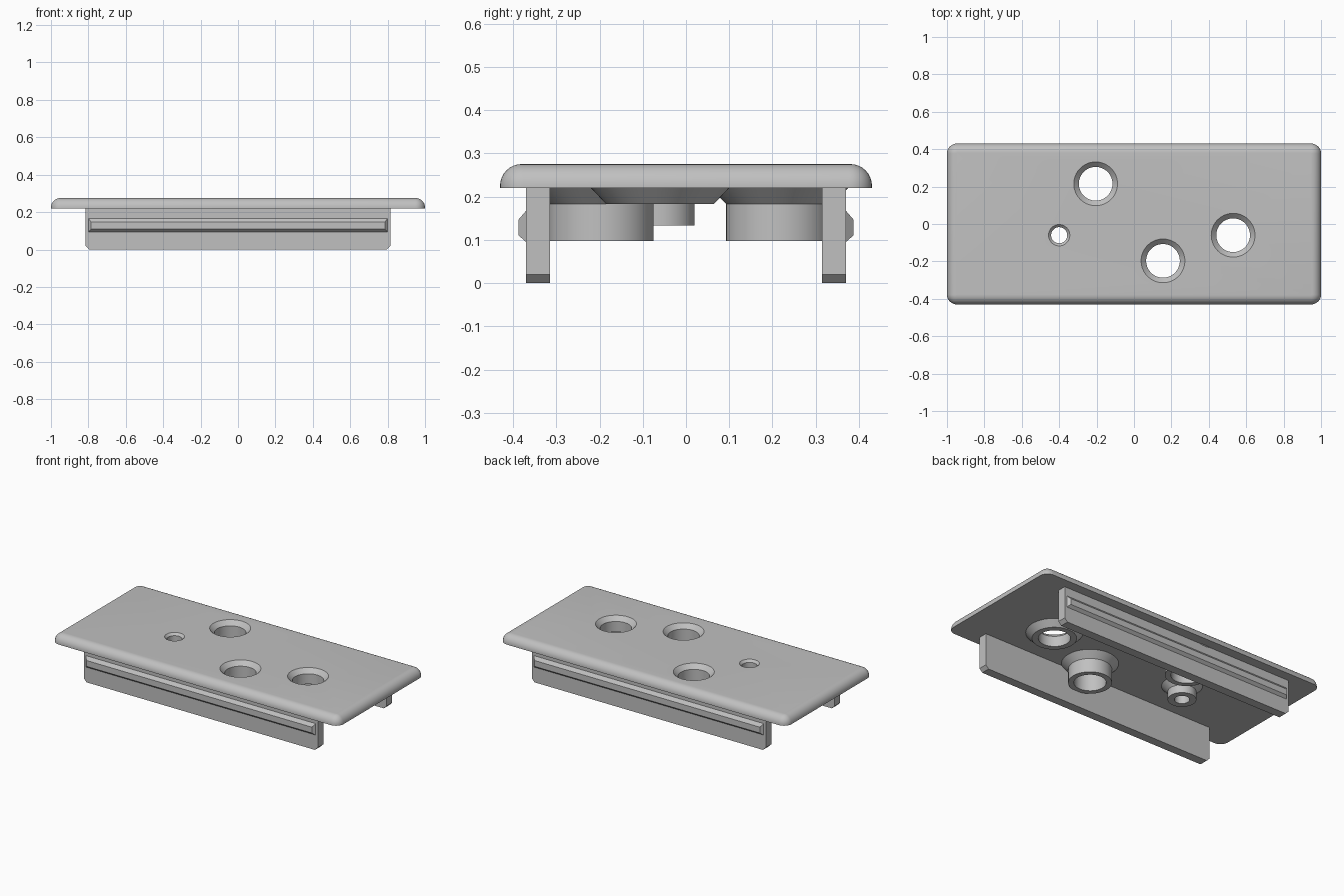
import bpy, bmesh, math

if "Cube" in bpy.data.objects:
    bpy.data.objects.remove(bpy.data.objects["Cube"], do_unlink=True)

GREY = (0.53, 0.53, 0.53, 1)
mat = bpy.data.materials.new("plain grey")
mat.use_nodes = True
mat.diffuse_color = GREY
mat.node_tree.nodes["Principled BSDF"].inputs["Base Color"].default_value = GREY

PLATE_Z = 0.22
TOP_Z = 0.275


def loft(name, rings, caps=True, closed=False):
    """Skin a list of equal-length point rings, optionally capped or looped."""
    bm = bmesh.new()
    loops = [[bm.verts.new(p) for p in ring] for ring in rings]
    pairs = list(zip(loops, loops[1:]))
    if closed:
        pairs.append((loops[-1], loops[0]))
    for a, b in pairs:
        n = len(a)
        for i in range(n):
            j = (i + 1) % n
            bm.faces.new((a[i], a[j], b[j], b[i]))
    if caps:
        bm.faces.new(loops[0][::-1])
        bm.faces.new(loops[-1])
    if caps or closed:
        bmesh.ops.recalc_face_normals(bm, faces=bm.faces)
    mesh = bpy.data.meshes.new(name)
    bm.to_mesh(mesh)
    bm.free()
    mesh.materials.append(mat)
    obj = bpy.data.objects.new(name, mesh)
    bpy.context.collection.objects.link(obj)
    return obj


def select(obj):
    bpy.ops.object.select_all(action='DESELECT')
    obj.select_set(True)
    bpy.context.view_layer.objects.active = obj


def smooth(obj):
    select(obj)
    bpy.ops.object.shade_smooth_by_angle(angle=math.radians(30))


def circle(x, y, r, z, n=64):
    return [(x + r * math.cos(2 * math.pi * i / n),
             y + r * math.sin(2 * math.pi * i / n), z) for i in range(n)]


def rounded_rect(hx, hy, r, z, steps=8):
    points = []
    for k, (sx, sy) in enumerate([(1, 1), (-1, 1), (-1, -1), (1, -1)]):
        for i in range(steps + 1):
            a = (k + i / steps) * math.pi / 2
            points.append((sx * (hx - r) + r * math.cos(a),
                           sy * (hy - r) + r * math.sin(a), z))
    return points


# Cover plate with a rounded upper rim
RIM = 0.05
rings = [rounded_rect(1, 0.43, 0.053, PLATE_Z)]
for i in range(9):
    a = i / 8 * math.pi / 2
    inset = RIM * (1 - math.cos(a))
    rings.append(rounded_rect(1 - inset, 0.43 - inset, 0.053 - inset,
                              TOP_Z - RIM + RIM * math.sin(a)))
plate = loft("cover_plate", rings)

# Holes: name, x, y, bore, countersink, collar radius, cone radius, collar bottom
HOLES = [
    ("back", -0.205, 0.215, 0.09, 0.117, 0.122, 0.16, 0.097),
    ("front", 0.155, -0.197, 0.09, 0.117, 0.122, 0.16, 0.097),
    ("side", 0.53, -0.06, 0.09, 0.117, 0.125, 0.16, None),
    ("small", -0.4, -0.06, 0.043, 0.057, 0.08, 0.115, 0.133),
]
CONE_Z = 0.183
for name, x, y, bore, sink, collar, cone, bottom in HOLES:
    # Countersunk hole through the plate
    drop = sink - bore
    profile = [(bore, 0.1), (bore, TOP_Z - drop), (sink, TOP_Z), (sink, 0.4)]
    cutter = loft(name + "_hole_cutter", [circle(x, y, r, z) for r, z in profile])
    cutter.hide_render = True
    mod = plate.modifiers.new(name, 'BOOLEAN')
    mod.operation = 'DIFFERENCE'
    mod.solver = 'EXACT'
    mod.object = cutter
    select(plate)
    bpy.ops.object.modifier_apply(modifier=mod.name)
    bpy.data.objects.remove(cutter, do_unlink=True)

    # Conical collar and tube below the plate
    profile = [(bore, PLATE_Z), (cone, PLATE_Z), (collar, CONE_Z)]
    if bottom is not None:
        profile.append((collar, bottom))
    profile.append((bore, profile[-1][1]))
    smooth(loft(name + "_collar",
                [circle(x, y, r, z) for r, z in profile], caps=False, closed=True))
smooth(plate)

# Side walls with chamfered lower corners, each with a snap ridge
WX, CH = 0.815, 0.02
wall_outline = [(-WX, PLATE_Z), (-WX, CH), (CH - WX, 0),
                (WX - CH, 0), (WX, CH), (WX, PLATE_Z)]


def rect(hx, y, low, high):
    return [(-hx, y, low), (hx, y, low), (hx, y, high), (-hx, y, high)]


for name, s in (("front", -1), ("back", 1)):
    loft(name + "_wall", [[(x, s * y, z) for x, z in wall_outline]
                          for y in (0.315, 0.37)])
    loft(name + "_snap_ridge", [rect(0.8, s * 0.365, 0.095, 0.167),
                                rect(0.8, s * 0.37, 0.095, 0.167),
                                rect(0.785, s * 0.387, 0.11, 0.147)])
